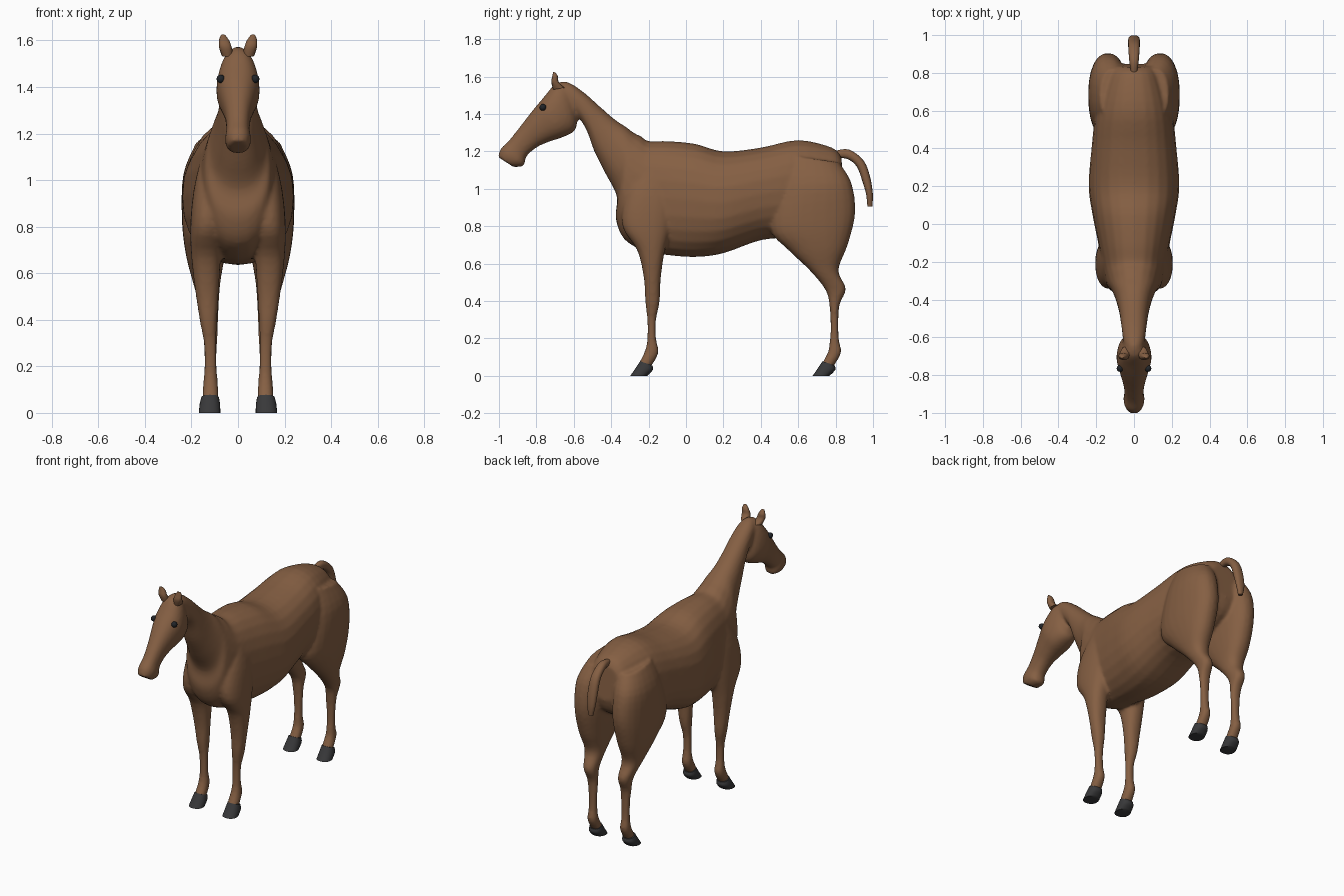
import bpy
import bmesh
from math import cos, sin, pi, copysign, radians
from mathutils import Vector

cube = bpy.data.objects.get("Cube")
if cube:
    bpy.data.objects.remove(cube, do_unlink=True)


def make_material(name, colour):
    mat = bpy.data.materials.new(name)
    mat.use_nodes = True
    mat.diffuse_color = (*colour, 1)
    mat.node_tree.nodes["Principled BSDF"].inputs["Base Color"].default_value = (*colour, 1)
    return mat


coat = make_material("brown coat", (.235, .115, .056))
horn = make_material("dark hoof", (.04, .04, .042))
eye_dark = make_material("dark eye", (.015, .018, .022))


def spline(rings, steps):
    """Catmull-Rom interpolation through the ring settings."""
    pts = [Vector(r) for r in rings]
    pts = [pts[0]] + pts + [pts[-1]]
    result = []
    for a, b, c, d in zip(pts, pts[1:], pts[2:], pts[3:]):
        for i in range(steps):
            t = i / steps
            result.append(b + (c - a) * (t / 2)
                          + (a * 2 - b * 5 + c * 4 - d) * (t * t / 2)
                          + (b * 3 - a - c * 3 + d) * (t ** 3 / 2))
    return result + [pts[-1]]


def loft(bm, rings, side=1, shift=0, steps=4, sides=24, power=.88):
    """Closed tube; ring = outline point y, z, opposite point y, z, half width, x."""
    loops = []
    for ya, za, yb, zb, width, x in spline(rings, steps):
        loop = []
        for i in range(sides):
            angle = 2 * pi * i / sides
            c, s = (copysign(abs(v) ** power, v) for v in (cos(angle), sin(angle)))
            loop.append(bm.verts.new((side * (x + width * c),
                                      shift + (ya + yb) / 2 + (ya - yb) / 2 * s,
                                      (za + zb) / 2 + (za - zb) / 2 * s)))
        loops.append(loop)
    for low, high in zip(loops, loops[1:]):
        for i in range(sides):
            j = (i + 1) % sides
            bm.faces.new((low[i], low[j], high[j], high[i]))
    bm.faces.new(loops[0])
    bm.faces.new(loops[-1])


def finish(bm, name, material):
    bmesh.ops.recalc_face_normals(bm, faces=bm.faces)
    mesh = bpy.data.meshes.new(name)
    bm.to_mesh(mesh)
    bm.free()
    mesh.materials.append(material)
    obj = bpy.data.objects.new(name, mesh)
    bpy.context.collection.objects.link(obj)
    bpy.ops.object.select_all(action="DESELECT")
    obj.select_set(True)
    bpy.context.view_layer.objects.active = obj
    bpy.ops.object.shade_smooth_by_angle(angle=radians(50))
    return obj


def centred(rings):
    return [(*r, 0) for r in rings]


# Barrel and neck: topline point, underline point, half width
trunk = centred([
    (.83, 1.17, .85, .95, .1),
    (.78, 1.22, .8, .85, .14),
    (.6, 1.26, .6, .75, .2),
    (.4, 1.22, .4, .725, .225),
    (.2, 1.2, .2, .655, .24),
    (.05, 1.24, .05, .635, .22),
    (-.1, 1.255, -.1, .645, .19),
    (-.2, 1.255, -.22, .665, .17),
    (-.24, 1.28, -.33, .73, .155),
    (-.28, 1.3, -.375, .84, .14),
    (-.32, 1.33, -.37, .96, .12),
    (-.38, 1.37, -.43, 1.08, .095),
    (-.45, 1.43, -.49, 1.2, .078),
    (-.54, 1.51, -.53, 1.31, .068),
    (-.62, 1.565, -.575, 1.38, .06),
    (-.67, 1.57, -.62, 1.4, .055)])

# Head: brow line point, jaw line point, half width
head = centred([
    (-.64, 1.575, -.58, 1.37, .05),
    (-.7, 1.56, -.595, 1.31, .08),
    (-.76, 1.49, -.66, 1.275, .093),
    (-.815, 1.425, -.735, 1.25, .077),
    (-.885, 1.335, -.8, 1.22, .057),
    (-.945, 1.26, -.855, 1.17, .05),
    (-.99, 1.215, -.865, 1.125, .056),
    (-1.005, 1.17, -.92, 1.115, .042)])

# Legs: front point, back point, half width, sideways offset
front_leg = [
    (-.22, 1.15, -.06, 1.12, .05, .1),
    (-.32, .97, -.06, .95, .07, .12),
    (-.34, .8, -.08, .8, .072, .133),
    (-.26, .67, -.115, .66, .063, .137),
    (-.225, .52, -.135, .52, .05, .133),
    (-.218, .4, -.142, .39, .037, .127),
    (-.207, .3, -.16, .3, .027, .12),
    (-.207, .2, -.16, .2, .026, .118),
    (-.217, .14, -.147, .125, .031, .118),
    (-.245, .08, -.18, .06, .034, .118),
    (-.26, .05, -.2, .035, .03, .12)]
hind_leg = [
    (.55, 1.18, .82, 1.14, .07, .11),
    (.5, 1.02, .885, 1.03, .1, .135),
    (.45, .79, .905, .87, .103, .138),
    (.55, .67, .865, .7, .085, .14),
    (.66, .565, .815, .565, .06, .135),
    (.745, .46, .855, .465, .042, .125),
    (.768, .37, .82, .375, .034, .12),
    (.773, .25, .815, .25, .027, .118),
    (.768, .18, .82, .18, .027, .118),
    (.76, .13, .83, .125, .031, .118),
    (.735, .08, .795, .06, .034, .118),
    (.72, .05, .775, .035, .03, .12)]

# One skin: the parts are fused and softened
bm = bmesh.new()
loft(bm, trunk)
loft(bm, head)
for side in (-1, 1):
    loft(bm, front_leg, side)
    loft(bm, hind_leg, side)
body = finish(bm, "body", coat)
fuse = body.modifiers.new("fuse", "REMESH")
fuse.mode = "VOXEL"
fuse.voxel_size = .01
fuse.use_smooth_shade = True
soften = body.modifiers.new("soften", "SMOOTH")
soften.factor = .5
soften.iterations = 6

# Tail
bm = bmesh.new()
loft(bm, centred([
    (.79, 1.2, .79, 1.165, .015),
    (.87, 1.21, .86, 1.16, .025),
    (.95, 1.15, .912, 1.12, .03),
    (.985, 1.06, .943, 1.04, .032),
    (.999, .97, .963, .97, .028),
    (.996, .905, .97, .905, .014)]), sides=16)
finish(bm, "tail", coat)

# Ears, eyes and hooves on both sides
ear = [
    (-.71, 1.53, -.65, 1.54, .025, .045),
    (-.72, 1.57, -.68, 1.57, .027, .054),
    (-.715, 1.6, -.685, 1.6, .022, .06),
    (-.71, 1.625, -.697, 1.62, .01, .064)]
hoof = [
    (-.245, .078, -.18, .055, .038, .12),
    (-.27, .04, -.177, .032, .044, .121),
    (-.298, 0, -.207, 0, .046, .122)]
for side, label in ((1, "left"), (-1, "right")):
    bm = bmesh.new()
    loft(bm, ear, side, sides=12)
    finish(bm, label + "_ear", coat)

    bm = bmesh.new()
    bmesh.ops.create_uvsphere(bm, u_segments=16, v_segments=10, radius=.018)
    bmesh.ops.translate(bm, verts=bm.verts, vec=(side * .074, -.765, 1.435))
    finish(bm, label + "_eye", eye_dark)

    for end, shift in (("front", 0), ("hind", .975)):
        bm = bmesh.new()
        loft(bm, hoof, side, shift)
        finish(bm, label + "_" + end + "_hoof", horn)
